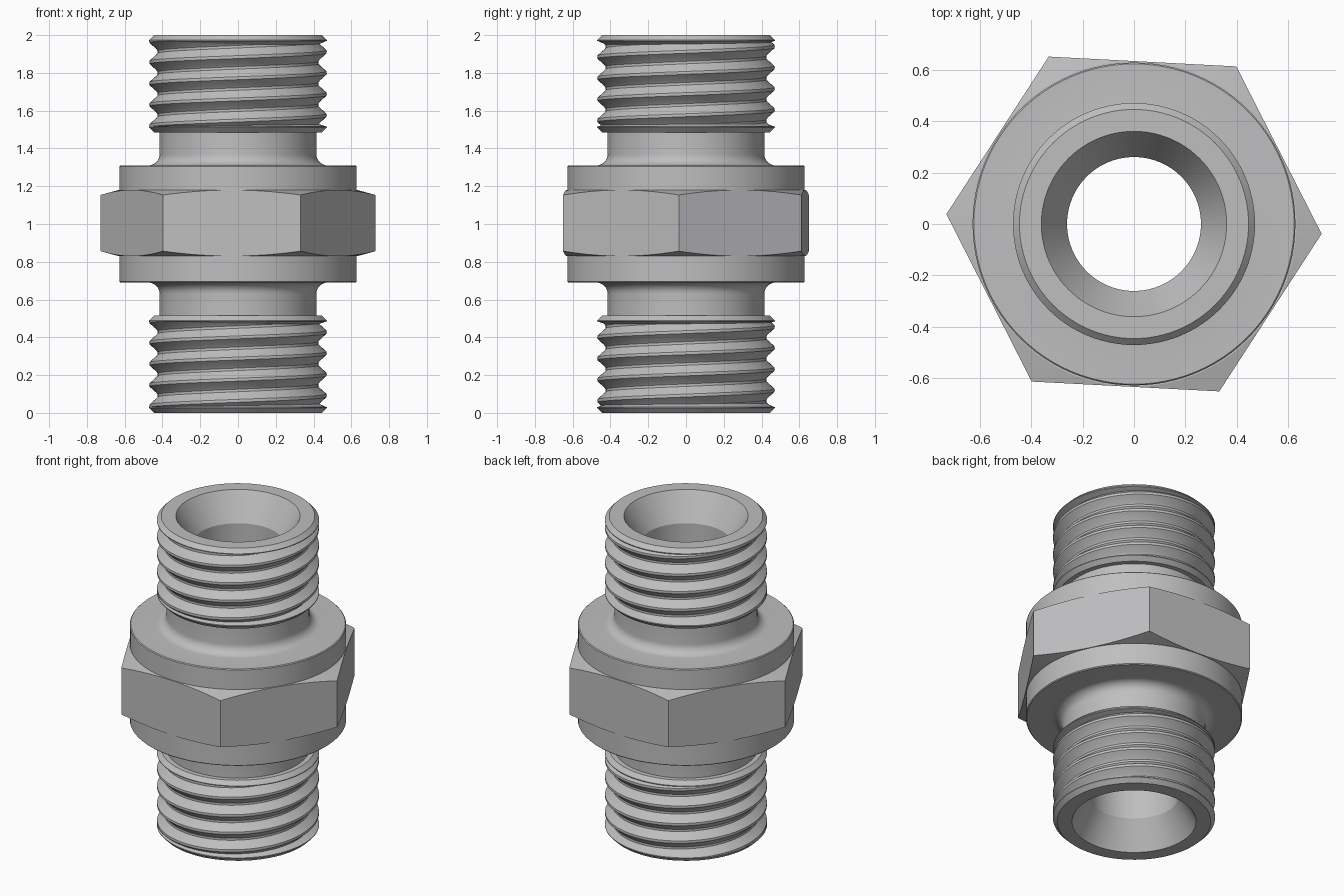
import bpy, bmesh, math

cube = bpy.data.objects.get("Cube")
if cube:
    bpy.data.objects.remove(cube, do_unlink=True)

steel = bpy.data.materials.new("steel grey")
steel.use_nodes = True
STEEL = (0.52, 0.52, 0.53, 1)
steel.diffuse_color = STEEL
steel.node_tree.nodes["Principled BSDF"].inputs["Base Color"].default_value = STEEL


def revolve(name, profile, n=96, start=0.0, closed=True, wrap=True):
    """Revolve profile(angle) -> [(r, z), ...] about z."""
    bm = bmesh.new()
    cols = []
    for i in range(n if wrap else n + 1):
        a = math.tau * i / n
        cols.append([bm.verts.new((r * math.cos(a + start), r * math.sin(a + start), z))
                     for r, z in profile(a)])
    m = len(cols[0])
    for i in range(n):
        c, d = cols[i], cols[(i + 1) % len(cols)]
        for j in range(m if closed else m - 1):
            k = (j + 1) % m
            bm.faces.new((c[j], d[j], d[k], c[k]))
    bmesh.ops.remove_doubles(bm, verts=bm.verts, dist=1e-5)
    bmesh.ops.dissolve_degenerate(bm, edges=bm.edges, dist=1e-5)
    mesh = bpy.data.meshes.new(name)
    bm.to_mesh(mesh)
    bm.free()
    mesh.materials.append(steel)
    ob = bpy.data.objects.new(name, mesh)
    bpy.context.collection.objects.link(ob)
    bpy.ops.object.select_all(action='DESELECT')
    ob.select_set(True)
    bpy.context.view_layer.objects.active = ob
    bpy.ops.object.shade_smooth_by_angle(angle=math.radians(12 if "hex" in name else 30))
    return ob


# Body: bore with flared mouths, thread collars, necks with fillets, central flange
FILLET = 0.06
half = [(0.26, 0.17), (0.36, 0.0), (0.445, 0.0), (0.47, 0.025), (0.47, 0.03), (0.425, 0.05),
        (0.425, 0.47), (0.47, 0.485), (0.47, 0.49), (0.445, 0.515), (0.415, 0.515)]
for i in range(9):
    t = math.pi / 2 * i / 8
    half.append((0.415 + FILLET * (1 - math.cos(t)), 0.69 - FILLET * (1 - math.sin(t))))
half += [(0.622, 0.69), (0.627, 0.695)]
body_profile = half + [(r, 2.0 - z) for r, z in reversed(half)]
revolve("body", lambda a: body_profile)

# Hexagon with conical corner chamfers
APOTHEM, HEX_LOW, HEX_HIGH = 0.632, 0.83, 1.18


def hex_profile(a):
    r = APOTHEM / math.cos(a % (math.pi / 3) - math.pi / 6)
    drop = (r - APOTHEM) * 0.27
    return [(0.60, HEX_LOW), (APOTHEM, HEX_LOW), (r, HEX_LOW + drop),
            (r, HEX_HIGH - drop), (APOTHEM, HEX_HIGH), (0.60, HEX_HIGH)]


revolve("hex_grip", hex_profile, n=96, start=math.radians(-3))

# Helical threads: one pitch of the tooth as (fraction of pitch, radius)
PITCH = 0.112
TOOTH = [(0.0, 0.426), (0.12, 0.426), (0.22, 0.434), (0.44, 0.462), (0.50, 0.469),
         (0.56, 0.470), (0.64, 0.469), (0.70, 0.462), (0.92, 0.434), (1.0, 0.426)]


def tooth_radius(u):
    u %= 1.0
    for (u0, r0), (u1, r1) in zip(TOOTH, TOOTH[1:]):
        if u <= u1:
            return r0 + (r1 - r0) * (u - u0) / (u1 - u0)


def thread(name, low, high):
    turns = math.ceil((high - low) / PITCH)

    def profile(a):
        lead = a / math.tau
        points = []
        for k in range(-1, turns + 1):
            for u, _ in TOOTH[:-1]:
                z = min(max(low + (k + u + lead) * PITCH, low), high)
                points.append((tooth_radius((z - low) / PITCH - lead), z))
        return points

    revolve(name, profile, n=96, closed=False, wrap=False)


thread("lower_thread", 0.028, 0.488)
thread("upper_thread", 1.512, 1.972)
